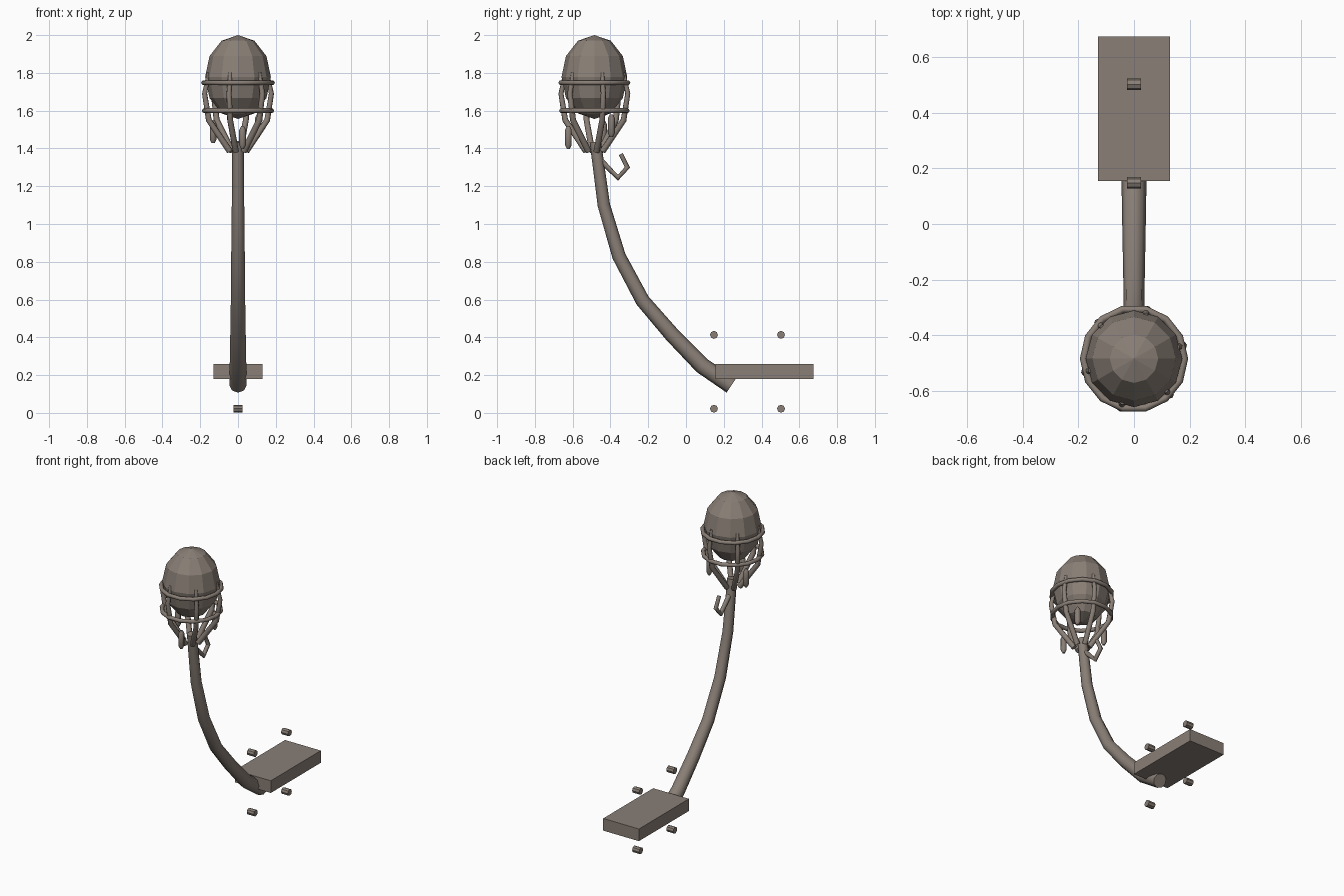
import bpy
from math import radians, sin, cos, pi

cube = bpy.data.objects.get("Cube")
if cube:
    bpy.data.objects.remove(cube, do_unlink=True)

COLOUR = (0.25, 0.21, 0.18, 1)
mat = bpy.data.materials.new("warm_grey")
mat.use_nodes = True
mat.diffuse_color = COLOUR
mat.node_tree.nodes["Principled BSDF"].inputs["Base Color"].default_value = COLOUR

HEAD_Y = -0.485


def finish(name, smooth=True):
    obj = bpy.context.object
    obj.name = name
    obj.data.materials.clear()
    obj.data.materials.append(mat)
    if smooth:
        bpy.ops.object.shade_smooth_by_angle(angle=radians(60))
    return obj


def tube(name, points, radii, resolution=2):
    """Round bar through the points, with one radius per point."""
    curve = bpy.data.curves.new(name, "CURVE")
    curve.dimensions = "3D"
    curve.bevel_depth = 1
    curve.bevel_resolution = resolution
    curve.use_fill_caps = True
    spline = curve.splines.new("POLY")
    spline.points.add(len(points) - 1)
    for p, co, r in zip(spline.points, points, radii):
        p.co = (*co, 1)
        p.radius = r
    obj = bpy.data.objects.new(name, curve)
    bpy.context.collection.objects.link(obj)
    bpy.ops.object.select_all(action="DESELECT")
    obj.select_set(True)
    bpy.context.view_layer.objects.active = obj
    bpy.ops.object.convert(target="MESH")
    return finish(name)


def around(angle, r, z):
    """Point at an angle and radius about the head axis."""
    return (r * cos(angle), HEAD_Y + r * sin(angle), z)


# Base plate
bpy.ops.mesh.primitive_cube_add(size=1, location=(0, 0.415, 0.22))
bpy.context.object.scale = (0.26, 0.52, 0.08)
finish("base_plate", smooth=False)

# Pins above and below the plate
for y, end in ((0.148, "front"), (0.503, "back")):
    for z, level in ((0.022, "lower"), (0.413, "upper")):
        bpy.ops.mesh.primitive_cylinder_add(
            vertices=8, radius=0.021, depth=0.05,
            location=(0, y, z), rotation=(0, pi / 2, 0))
        finish(f"{level}_{end}_pin", smooth=False)

# Curved, tapering arm
path = [(0.24, 0.145), (0.085, 0.25), (-0.075, 0.415), (-0.23, 0.595),
        (-0.355, 0.83), (-0.435, 1.10), (-0.48, 1.435)]
tube("arm", [(0, y, z) for y, z in path],
     [0.045, 0.044, 0.041, 0.038, 0.036, 0.033, 0.03])

# Hook behind the top of the arm
hook = [(-0.46, 1.345), (-0.36, 1.245), (-0.31, 1.30), (-0.345, 1.37)]
tube("hook", [(0, y, z) for y, z in hook], [0.016, 0.015, 0.014, 0.012])

# Faceted head
bpy.ops.mesh.primitive_uv_sphere_add(segments=12, ring_count=6, radius=1,
                                     location=(0, HEAD_Y, 1.778))
bpy.context.object.scale = (0.174, 0.174, 0.222)
finish("head", smooth=False)

# Cage hoops
for name, z, r in (("upper_hoop", 1.748, 0.182), ("lower_hoop", 1.6, 0.178)):
    bpy.ops.mesh.primitive_torus_add(
        major_segments=14, minor_segments=8, major_radius=r,
        minor_radius=0.013, location=(0, HEAD_Y, z))
    finish(name)

# Cage fingers
profile = [(0.045, 1.385), (0.16, 1.55), (0.183, 1.69), (0.16, 1.8)]
for i in range(6):
    angle = radians(15 + 60 * i)
    tube(f"finger_{i + 1}", [around(angle, r, z) for r, z in profile],
         [0.017, 0.016, 0.014, 0.01])

# Hanging pods with tapered ends
pod = [(-0.06, 0.008), (-0.04, 0.018), (0.04, 0.018), (0.06, 0.008)]
for i, (deg, z) in enumerate(((-80, 1.458), (40, 1.52), (160, 1.488))):
    tube(f"pod_{i + 1}", [around(radians(deg), 0.14, z + h) for h, r in pod],
         [r for h, r in pod])
